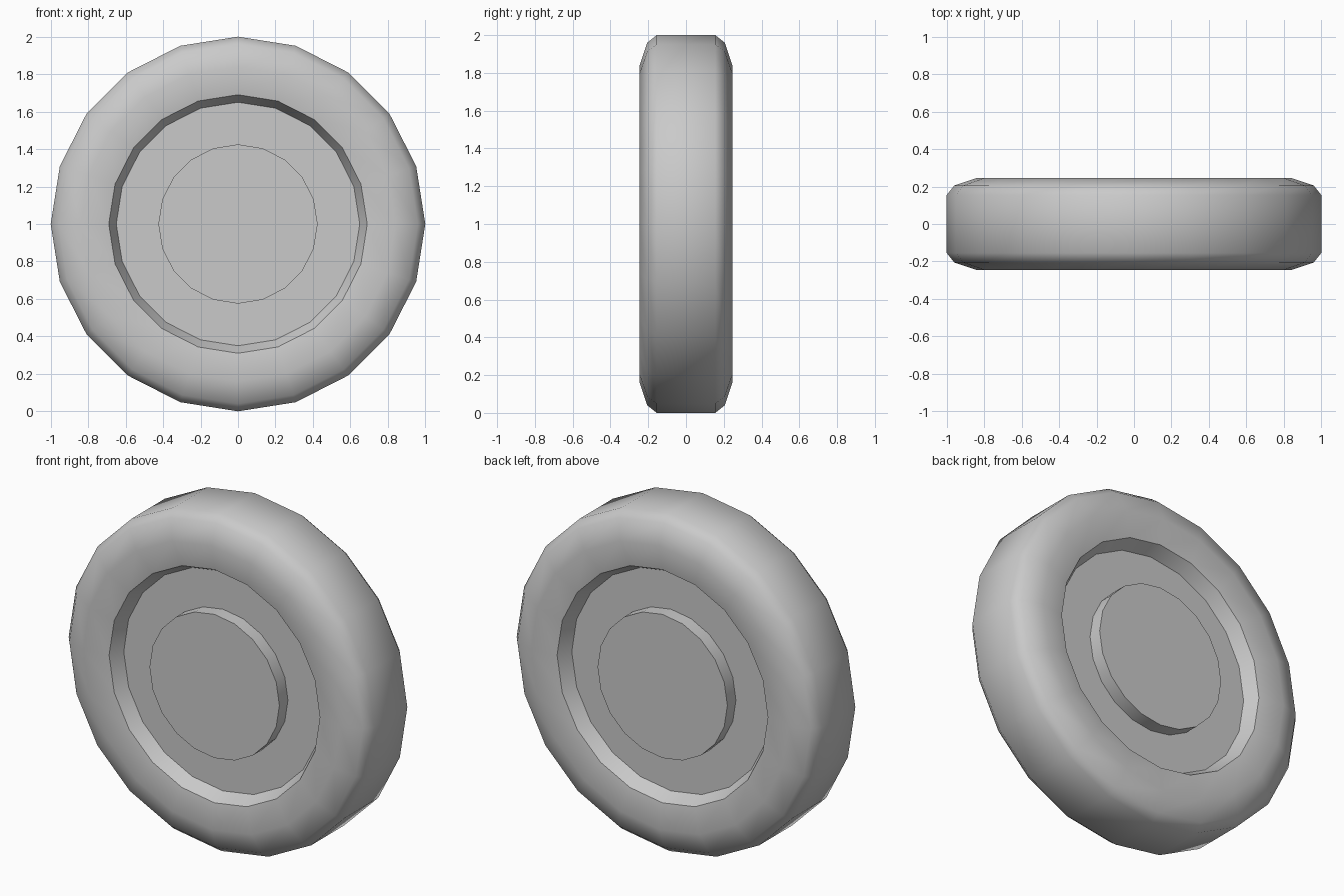
import bpy, bmesh
from math import cos, sin, tau, radians

cube = bpy.data.objects.get("Cube")
if cube:
    bpy.data.objects.remove(cube, do_unlink=True)

SIDES = 20

grey = bpy.data.materials.new("plain_grey")
grey.use_nodes = True
colour = (0.59, 0.59, 0.59, 1)
grey.diffuse_color = colour
grey.node_tree.nodes["Principled BSDF"].inputs["Base Color"].default_value = colour


def mirrored(profile):
    """Same profile on the back, reversed so that faces still point outward."""
    return [(r, -y) for r, y in reversed(profile)]


def lathe(name, profile, cap_front=False, cap_back=False):
    """Spin (radius, y) points around the axle; run back to front for outward faces."""
    bm = bmesh.new()
    rings = []
    for r, y in profile:
        rings.append([bm.verts.new((r * cos(tau * i / SIDES), y, 1 + r * sin(tau * i / SIDES)))
                      for i in range(SIDES)])
    for a, b in zip(rings, rings[1:]):
        for i in range(SIDES):
            k = (i + 1) % SIDES
            bm.faces.new((a[i], a[k], b[k], b[i]))
    if cap_front:
        bm.faces.new(rings[-1])
    if cap_back:
        bm.faces.new(rings[0][::-1])
    mesh = bpy.data.meshes.new(name)
    bm.to_mesh(mesh)
    bm.free()
    mesh.materials.append(grey)
    obj = bpy.data.objects.new(name, mesh)
    bpy.context.collection.objects.link(obj)
    bpy.ops.object.select_all(action="DESELECT")
    obj.select_set(True)
    bpy.context.view_layer.objects.active = obj
    bpy.ops.object.shade_smooth_by_angle(angle=radians(45))
    return obj


# Tyre: tread, rounded shoulder, sidewall and sloping inner lip
tyre_half = [(1.0, -0.155), (0.96, -0.205), (0.84, -0.245), (0.69, -0.22), (0.65, -0.14)]
lathe("tyre", mirrored(tyre_half) + tyre_half)

# Recessed wheel disc and raised hub cap on each side
disc = [(0.65, -0.14), (0.425, -0.14)]
hub = [(0.425, -0.14), (0.425, -0.22)]
lathe("front_wheel_disc", disc)
lathe("back_wheel_disc", mirrored(disc))
lathe("front_hub_cap", hub, cap_front=True)
lathe("back_hub_cap", mirrored(hub), cap_back=True)
